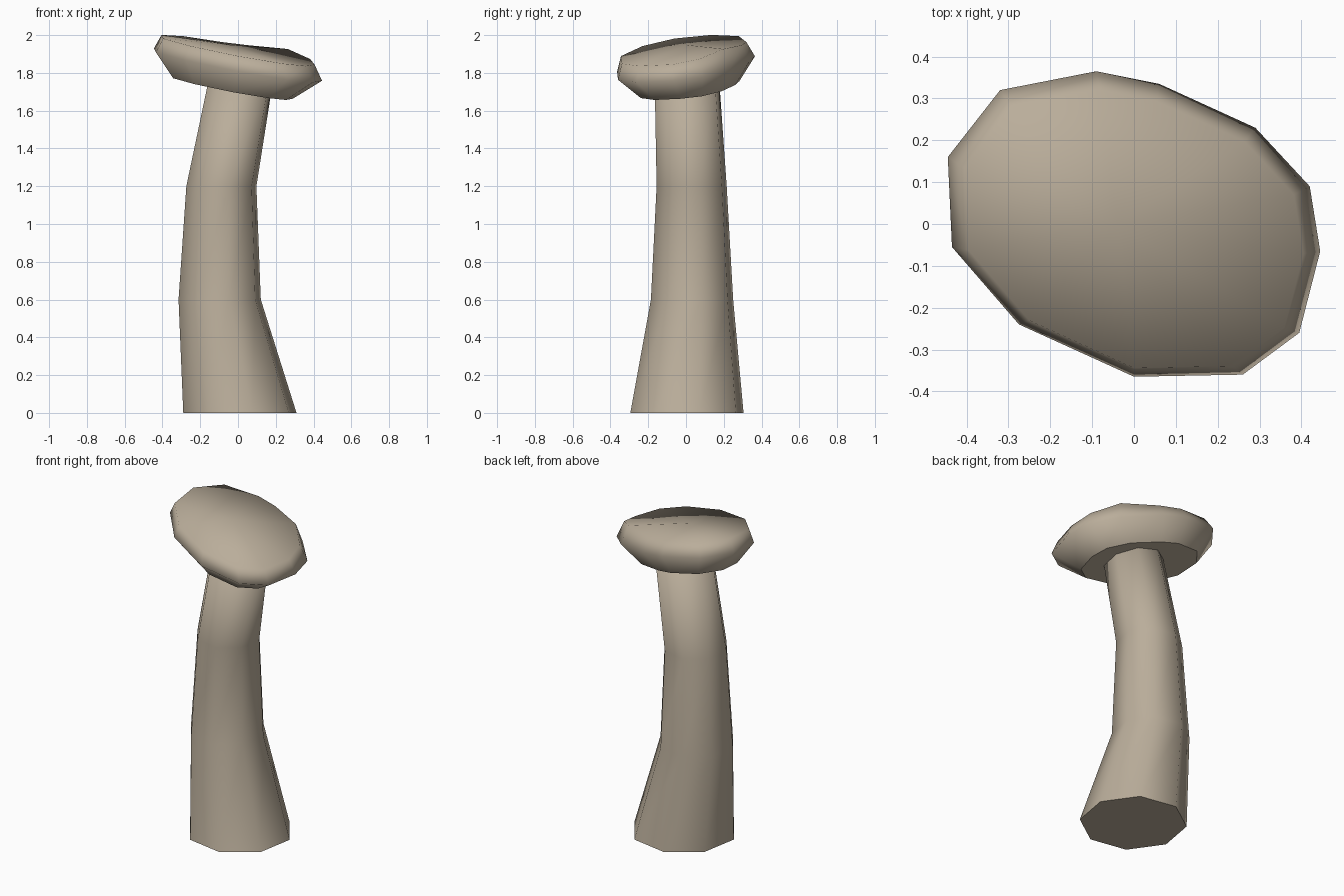
import bpy, bmesh, math
from mathutils import Vector

cube = bpy.data.objects.get("Cube")
if cube:
    bpy.data.objects.remove(cube, do_unlink=True)

# One material for the whole mushroom
beige = bpy.data.materials.new("warm_beige")
beige.use_nodes = True
colour = (0.49, 0.42, 0.325, 1)
beige.diffuse_color = colour
shader = beige.node_tree.nodes["Principled BSDF"]
shader.inputs["Base Color"].default_value = colour
shader.inputs["Roughness"].default_value = 0.8


def loft(name, rings, apex=None):
    """Skin a stack of rings, with a flat base and an optional apex fan."""
    bm = bmesh.new()
    loops = [[bm.verts.new(p) for p in ring] for ring in rings]
    count = len(loops[0])
    base = bm.faces.new(reversed(loops[0]))
    for low, high in zip(loops, loops[1:]):
        for i in range(count):
            j = (i + 1) % count
            bm.faces.new((low[i], low[j], high[j], high[i]))
    if apex:
        tip = bm.verts.new(apex)
        for i in range(count):
            bm.faces.new((loops[-1][i], loops[-1][(i + 1) % count], tip))
    else:
        bm.faces.new(loops[-1])
    bmesh.ops.recalc_face_normals(bm, faces=bm.faces)
    for face in bm.faces:
        face.smooth = True
    # crisp edge around the flat base
    base.smooth = False
    for edge in base.edges:
        edge.smooth = False
    mesh = bpy.data.meshes.new(name)
    bm.to_mesh(mesh)
    bm.free()
    mesh.materials.append(beige)
    obj = bpy.data.objects.new(name, mesh)
    bpy.context.collection.objects.link(obj)
    return obj


# Bent eight-sided stem: centre x, y, z and radius of each ring
def stem_ring(x, y, z, radius, sides=8):
    turn = math.radians(12.5)
    angles = [turn + math.tau * i / sides for i in range(sides)]
    return [Vector((x + radius * math.cos(a), y + radius * math.sin(a), z)) for a in angles]


stem_path = [(0.01, 0.005, 0, 0.307), (-0.097, 0.032, 0.6, 0.223),
             (-0.088, 0.03, 1.2, 0.19), (0.015, 0.005, 1.76, 0.175)]
loft("stem", [stem_ring(*step) for step in stem_path])

# Irregular cap outline, counter-clockwise
outline = [(0.445, -0.065), (0.42, 0.09), (0.29, 0.23), (0.06, 0.335),
           (-0.09, 0.365), (-0.32, 0.32), (-0.445, 0.16), (-0.435, -0.055),
           (-0.275, -0.24), (0, -0.365), (0.26, -0.36), (0.395, -0.26)]


def cap_ring(scale, dx, dy, z, lift=0):
    """Scaled outline on the tilted plane of the cap, raised at one side."""
    ring = []
    for px, py in outline:
        x, y = px * scale + dx, py * scale + dy
        bump = lift * max(0, min(x, y))
        ring.append(Vector((x, y, z - 0.17 * x + 0.09 * y + bump)))
    return ring


# Underside, widest rim and top rim
loft("cap", [cap_ring(0.72, -0.03, 0.02, 1.715),
             cap_ring(1, 0, 0, 1.84),
             cap_ring(0.91, 0, -0.012, 1.92, lift=0.17)],
     apex=(-0.04, 0, 1.948))
